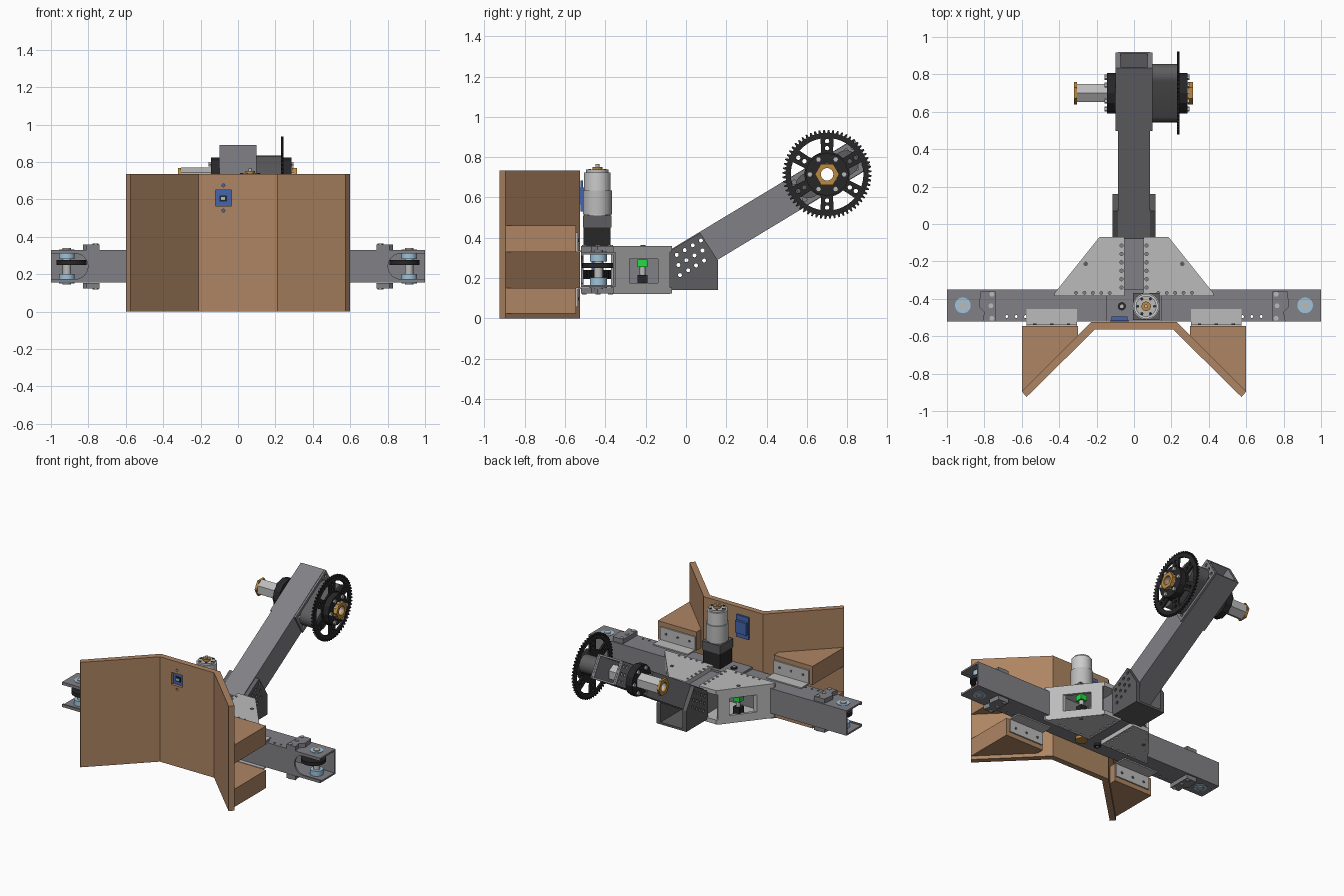
import bpy, bmesh
from math import sin, cos, pi, radians

if "Cube" in bpy.data.objects:
    bpy.data.objects.remove(bpy.data.objects["Cube"])

def material(name, rgb):
    m = bpy.data.materials.new(name)
    m.diffuse_color = (*rgb, 1)
    m.use_nodes = True
    m.node_tree.nodes["Principled BSDF"].inputs["Base Color"].default_value = m.diffuse_color
    return m

WOOD = material("wood", (0.42, 0.235, 0.125))
SLATE = material("slate_grey", (0.22, 0.22, 0.24))
DARK = material("dark_grey", (0.11, 0.11, 0.115))
BLACK = material("black", (0.02, 0.02, 0.022))
PALE = material("pale_metal", (0.5, 0.5, 0.5))
BLUE = material("blue", (0.06, 0.13, 0.42))
SKY = material("light_blue", (0.35, 0.55, 0.7))
BRONZE = material("bronze", (0.5, 0.25, 0.05))
GREEN = material("green", (0.02, 0.7, 0.06))
cutters = []

# --- helpers: prisms from 2D profiles, profile makers, boolean cuts
def prism(name, profiles, axis, a, b, mat=None):
    place = {"x": lambda p, t: (t, p[0], p[1]), "y": lambda p, t: (p[0], t, p[1]),
             "z": lambda p, t: (p[0], p[1], t)}[axis]
    if not isinstance(profiles[0][0], tuple):
        profiles = [profiles]
    bm = bmesh.new()
    for pts in profiles:
        lo = [bm.verts.new(place(p, a)) for p in pts]
        hi = [bm.verts.new(place(p, b)) for p in pts]
        bm.faces.new(lo)
        bm.faces.new(hi)
        for i in range(len(pts)):
            j = (i + 1) % len(pts)
            bm.faces.new((lo[i], lo[j], hi[j], hi[i]))
    bmesh.ops.recalc_face_normals(bm, faces=bm.faces)
    me = bpy.data.meshes.new(name)
    bm.to_mesh(me)
    bm.free()
    ob = bpy.data.objects.new(name, me)
    bpy.context.collection.objects.link(ob)
    if mat:
        me.materials.append(mat)
    return ob

def rect(x0, x1, y0, y1):
    return [(x0, y0), (x1, y0), (x1, y1), (x0, y1)]

def circle(x, y, r, n=32, turn=0):
    return [(x + r * cos(turn + 2 * pi * i / n), y + r * sin(turn + 2 * pi * i / n)) for i in range(n)]

def cutter(profiles, axis, a, b):
    ob = prism("cutter", profiles, axis, a, b)
    ob.hide_render = True
    cutters.append(ob)
    return ob

def cut(ob, *tools):
    for t in tools:
        m = ob.modifiers.new("cut", "BOOLEAN")
        m.operation, m.solver, m.object = "DIFFERENCE", "EXACT", t
    dg = bpy.context.evaluated_depsgraph_get()
    me = bpy.data.meshes.new_from_object(ob.evaluated_get(dg))
    ob.modifiers.clear()
    ob.data = me
    return ob

def mir(pts, s):
    return [(s * x, y) for x, y in pts]

SIDES = ((1, "right"), (-1, "left"))
LEVELS = ((1, "upper"), (-1, "lower"))
MID = 0.242                                   # mid height of the cross beam
AXY, AXZ, TILT = 0.70, 0.715, radians(31)     # drive shaft centre, arm slope
def arm(u, v):
    return (AXY + u * cos(TILT) - v * sin(TILT), AXZ + u * sin(TILT) + v * cos(TILT))

# --- wooden front panels and wedge supports
panel = prism("front_panel", [(-.23, -.525), (-.21, -.565), (.21, -.565), (.23, -.525)], "z", 0, .735, WOOD)
cut(panel, cutter([rect(-.12, -.035, .565, .65), circle(-.078, .675, .008, 12), circle(-.078, .54, .008, 12)],
                  "y", -.6, -.5))
for s, side in SIDES:
    prism("wing_panel_" + side, mir([(.23, -.525), (.21, -.565), (.575, -.925), (.60, -.895)], s), "z", 0, .735, WOOD)
    for z0, z1, lvl in ((.33, .46, "upper"), (.025, .15, "lower")):
        prism(f"wedge_{lvl}_{side}", mir([(.30, -.545), (.60, -.545), (.60, -.895), (.30, -.595)], s), "z", z0, z1, WOOD)

# --- sensor behind the panel
prism("sensor_body", rect(-.12, -.035, .565, .65), "y", -.545, -.495, BLUE)
prism("sensor_plate", rect(-.125, -.03, .53, .685), "y", -.524, -.512, BLUE)
prism("sensor_eye", rect(-.1, -.06, .588, .622), "y", -.552, -.545, BLACK)
prism("sensor_lens", rect(-.09, -.07, .598, .612), "y", -.556, -.552, SKY)

# --- hollow cross beam with front slots and drilled rows
holes = [circle(s * (.33 + .05 * i), -.495, .008, 10) for s in (1, -1) for i in range(8)]
holes += [circle(s * (.11 + .045 * i), -.368, .008, 10) for s in (1, -1) for i in range(6)]
beam = prism("cross_beam", rect(-1, 1, -.52, -.35), "z", .155, .33, SLATE)
slots = []
for s in (1, -1):
    arc = [(s * (.87 - .068 * sin(a)), MID + .068 * cos(a)) for a in [pi * i / 12 for i in range(13)]]
    slots.append([(s * 1.1, MID + .068)] + arc + [(s * 1.1, MID - .068)])
cut(beam, cutter(rect(-1.1, 1.1, -.508, -.362), "z", .167, .318),
    cutter(slots, "y", -.6, -.45), cutter(holes, "z", 0, .5))

for s, side in SIDES:
    # end pulleys and bearings
    prism("end_pulley_" + side, circle(s * .89, -.435, .08), "z", .25, .275, BLACK)
    prism("end_axle_" + side, circle(s * .915, -.435, .022), "z", .145, .34, PALE)
    for q, lvl in LEVELS:
        z = lambda d: MID + q * d
        prism(f"bearing_{lvl}_{side}", circle(s * .915, -.435, .042), "z", z(.04), z(.091), SKY)
        # tension clamps with bolts
        prism(f"clamp_{lvl}_{side}", mir([(.74, -.52), (.81, -.52), (.80, -.47), (.83, -.44), (.82, -.36), (.74, -.36)], s),
              "z", z(.088), z(.118), SLATE)
        prism(f"clamp_bolts_{lvl}_{side}", [circle(s * x, y, .014, 6) for x, y in
              ((.76, -.375), (.76, -.505), (.765, -.437))], "z", z(.118), z(.123), PALE)
        # angle brackets holding the wedges
        prism(f"bracket_base_{lvl}_{side}", rect(s * .305, s * .575, -.545, -.455), "z", z(.088), z(.096), PALE)
        br = prism(f"bracket_upright_{lvl}_{side}", rect(s * .305, s * .575, z(.088), z(.185)), "y", -.545, -.536, PALE)
        prism(f"bracket_screws_{lvl}_{side}", [circle(s * x, z(.145), .009, 10) for x in (.35, .44, .53)],
              "y", -.536, -.532, DARK)
        # gusset plates joining cross beam and centre tube
        g = prism(f"gusset_plate_{lvl}_{side}", mir([(.05, -.385), (.425, -.385), (.425, -.37), (.185, -.07), (.05, -.07)], s),
                  "z", z(.088), z(.118), PALE)
        cut(g, cutter([circle(s * .067, -.34 + .045 * i, .009, 10) for i in range(6)] +
                      [circle(s * (.13 + .045 * i), -.368, .008, 10) for i in range(5)], "z", 0, .5))
        prism(f"gusset_bolt_{lvl}_{side}", circle(s * .258, -.213, .012, 12), "z", z(.118), z(.122), DARK)
    # slanted gusset wall with window, switch inside
    wall = prism("gusset_wall_" + side, mir([(.417, -.36), (.193, -.08), (.177, -.092), (.401, -.372)], s), "z", .12, .36, PALE)
    cut(wall, cutter(rect(-.28, -.14, .175, .295), "x", s * .1, s * .6))
    prism("switch_body_" + side, rect(s * .23, s * .28, -.24, -.19), "z", .15, .215, BLACK)
    prism("switch_stem_" + side, circle(s * .255, -.215, .015, 12), "z", .215, .26, PALE)
    prism("switch_cap_" + side, rect(s * .23, s * .28, -.24, -.19), "z", .255, .292, GREEN)

# --- centre tube, sloping arm and elbow bracket
tube = prism("centre_tube", rect(-.085, .085, -.35, -.08), "z", .155, .33, SLATE)
cut(tube, cutter(rect(-.073, .073, -.4, 0), "z", .167, .318))
elbow_holes = []
for r in range(3):
    for i in range(4):
        y, z = -.03 + .04 * i - .008 * r, .215 + .024 * i + .05 * r
        elbow_holes.append(circle(y, z, .01, 12))
drill = cutter(elbow_holes, "x", -.3, .3)
bore = cutter(circle(AXY, AXZ, .044), "x", -.5, .5)
boom = prism("sloping_arm", [(-.08, .34), arm(.206, .082), arm(.206, -.082), (-.08, .148)], "x", -.085, .085, SLATE)
cut(boom, cutter([(-.2, .255), arm(.3, .07), arm(.3, -.07), (-.2, .09)], "x", -.073, .073), drill, bore)
for s, side in SIDES:
    e = prism("elbow_plate_" + side, [(-.08, .14), (.16, .14), (.16, .285), (.07, .425), (-.08, .335)],
              "x", s * .086, s * .115, DARK)
    cut(e, drill)
    p = prism("arm_end_plate_" + side, [arm(-.19, .08), arm(.206, .08), arm(.206, -.08), arm(-.19, -.08)],
              "x", s * .086, s * .098, SLATE)
    cut(p, cutter([circle(*arm(u, v), .011, 12) for u in (-.16, .14, .18) for v in (-.05, 0, .05)], "x", s * .05, s * .2), bore)
prism("elbow_floor", rect(-.115, .115, -.08, .16), "z", .14, .155, DARK)

# --- drive shaft with bronze ends
shaft_bore = cutter(circle(AXY, AXZ, .031), "x", -.5, .5)
shaft = prism("drive_shaft", circle(AXY, AXZ, .056, 6, pi / 6), "x", -.305, .30, PALE)
cut(shaft, shaft_bore)
for a, b, side in ((-.32, -.305, "left"), (.29, .315, "right")):
    cut(prism("bronze_collar_" + side, circle(AXY, AXZ, .06, 6), "x", a, b, BRONZE), shaft_bore)

# --- hubs with bolts, and spacer block between arm and sprocket
for a, b, side in ((-.145, -.098, "left"), (.243, .285, "right")):
    cut(prism("hub_" + side, circle(AXY, AXZ, .108, 12), "x", a, b, BLACK), bore)
    tip = a - .012 if a < 0 else b + .012
    prism("hub_bolts_" + side, [circle(AXY + .085 * cos(k * pi / 3), AXZ + .085 * sin(k * pi / 3), .014, 6)
          for k in range(6)], "x", b if a > 0 else a, tip, PALE)
ends = [arm(.11 + .062 * cos(t), .062 * sin(t)) for t in [-pi / 2 + pi * i / 12 for i in range(13)]]
ends += [arm(-.11 - .062 * cos(t), -.062 * sin(t)) for t in [-pi / 2 + pi * i / 12 for i in range(13)]]
cut(prism("spacer_block", ends, "x", .098, .23, DARK), bore)

# --- toothed sprocket with six spokes
teeth = []
for i in range(60):
    for f, r in ((0, .206), (.35, .206), (.5, .221), (.8, .221)):
        t = 2 * pi * (i + f) / 60
        teeth.append((AXY + r * cos(t), AXZ + r * sin(t)))
sprocket = prism("sprocket", teeth, "x", .23, .243, BLACK)
gaps, drills = [], []
for k in range(6):
    mid = k * pi / 3
    arc = lambda r, w: [(AXY + r * cos(mid + w * i / 4), AXZ + r * sin(mid + w * i / 4)) for i in range(-4, 5)]
    gaps.append(arc(.18, .34) + arc(.112, .26)[::-1])
    for r in (.13, .165):
        t = mid + pi / 6
        drills.append(circle(AXY + r * cos(t), AXZ + r * sin(t), .011, 12))
cut(sprocket, cutter(gaps, "x", .2, .3), cutter(drills, "x", .2, .3), bore)

# --- motor stack on the cross beam
MX, MY = .065, -.44
prism("motor_mount", rect(-.15, .15, -.52, -.35), "z", .33, .345, SLATE)
prism("motor_gearbox", [rect(MX - .066, MX + .066, MY - .068, MY + .066)], "z", .345, .45, BLACK)
prism("gearbox_top", rect(MX - .07, MX + .07, MY - .072, MY + .07), "z", .45, .51, DARK)
prism("motor_can", circle(MX, MY, .066), "z", .51, .725)
prism("motor_sleeve", circle(MX, MY, .072), "z", .515, .635, PALE)
prism("motor_cap", circle(MX, MY, .055), "z", .725, .738, PALE)
prism("motor_vents", [circle(MX + .045 * cos(k * pi / 3), MY + .045 * sin(k * pi / 3), .008, 10) for k in range(6)],
      "z", .738, .741, BLACK)
prism("motor_boss", circle(MX, MY, .025), "z", .738, .752, BRONZE)
prism("motor_pin", circle(MX, MY, .01, 16), "z", .752, .765, PALE)
prism("drive_axle", circle(MX, MY, .03), "z", .145, .33, BLUE)
gear = [(MX + r * cos(2 * pi * (i + f) / 24), MY + r * sin(2 * pi * (i + f) / 24))
        for i in range(24) for f, r in ((0, .06), (.4, .06), (.5, .068), (.9, .068))]
prism("drive_gear", gear, "z", .195, .24, BLACK)
prism("axle_bearing_below", circle(MX, MY, .04), "z", .135, .155, BRONZE)
prism("idler_bolt_ring", circle(-MX, MY, .022), "z", .14, .352, BLACK)
prism("idler_bolt", circle(-MX, MY, .01, 12), "z", .135, .356, PALE)

# --- tidy up helpers and smooth the round parts
for c in cutters:
    bpy.data.objects.remove(c)
for ob in bpy.context.scene.objects:
    ob.select_set(True)
bpy.context.view_layer.objects.active = beam
bpy.ops.object.shade_smooth_by_angle(angle=radians(28))
